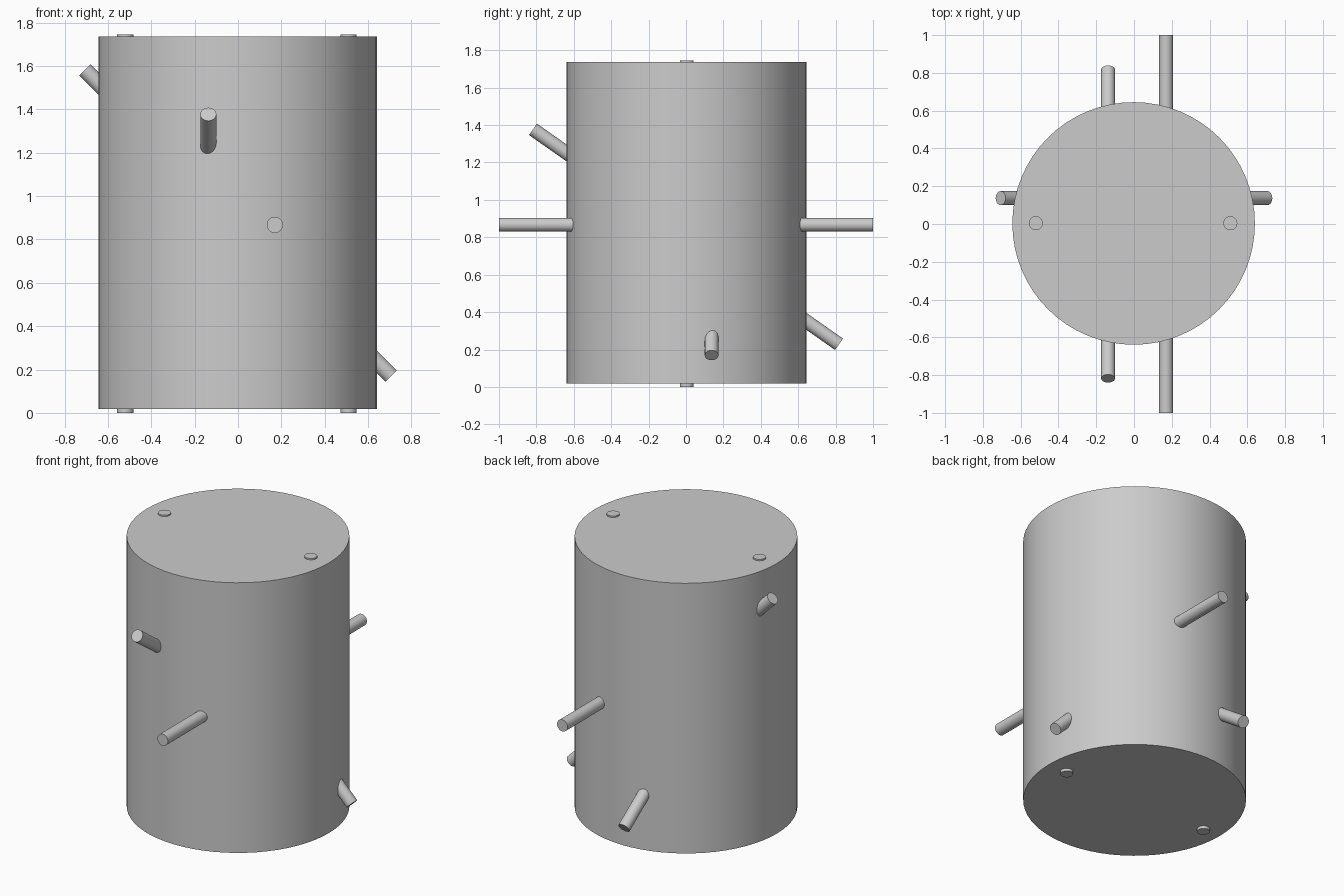
import bpy
import math
from mathutils import Vector

if "Cube" in bpy.data.objects:
    bpy.data.objects.remove(bpy.data.objects["Cube"], do_unlink=True)

# One plain grey for every part
grey = bpy.data.materials.new("plain_grey")
grey.use_nodes = True
colour = (0.6, 0.6, 0.6, 1)
grey.diffuse_color = colour
grey.node_tree.nodes["Principled BSDF"].inputs["Base Color"].default_value = colour


def rod(name, start, end, radius, sides):
    """Solid cylinder running between two points."""
    start, end = Vector(start), Vector(end)
    axis = end - start
    bpy.ops.mesh.primitive_cylinder_add(
        vertices=sides, radius=radius, depth=axis.length, location=(start + end) / 2)
    obj = bpy.context.object
    obj.name = name
    obj.rotation_euler = axis.to_track_quat("Z", "Y").to_euler()
    obj.data.materials.append(grey)
    bpy.ops.object.shade_smooth_by_angle(angle=math.radians(30))
    return obj


# Main drum
rod("drum", (-0.002, 0.003, 0.018), (-0.002, 0.003, 1.736), 0.642, 64)

# Thin rods passing through the drum
thin = 0.037
rod("level_rod", (0.17, -1, 0.867), (0.17, 1, 0.867), thin, 32)
rod("front_to_back_sloping_rod", (-0.137, -0.818, 1.377), (-0.137, 0.818, 0.228), thin, 32)
rod("side_to_side_sloping_rod", (-0.706, 0.137, 1.581), (0.706, 0.137, 0.169), thin, 32)

# Upright rods that just break through both ends
for name, x in (("right_upright_rod", -0.52), ("left_upright_rod", 0.51)):
    rod(name, (x, 0.004, 0), (x, 0.004, 1.745), thin, 32)
